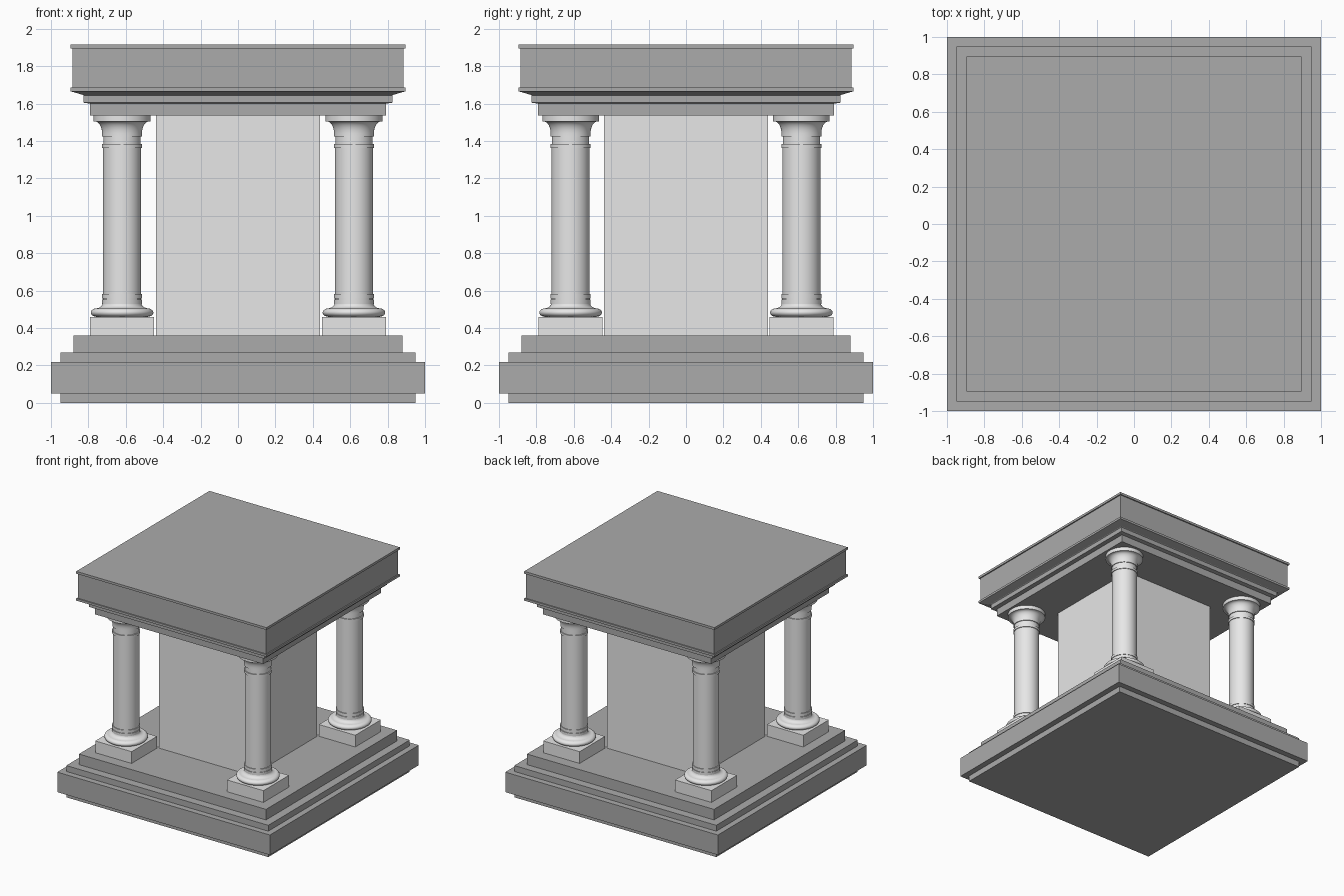
import bpy, bmesh, math

cube = bpy.data.objects.get("Cube")
if cube:
    bpy.data.objects.remove(cube, do_unlink=True)


def material(name, value):
    m = bpy.data.materials.new(name)
    m.use_nodes = True
    colour = (value, value, value, 1)
    m.diffuse_color = colour
    m.node_tree.nodes["Principled BSDF"].inputs["Base Color"].default_value = colour
    return m


pale_stone = material("pale stone", 0.8)
grey_stone = material("grey stone", 0.41)


def turned(name, profile, sides, mat, x=0, y=0):
    """Closed solid turned from (radius, height) points; four sides gives a square block."""
    square = sides == 4
    scale = math.sqrt(2) if square else 1
    bm = bmesh.new()
    rings = []
    for r, z in profile:
        angles = [math.tau * (i + 0.5) / sides for i in range(sides)]
        rings.append([bm.verts.new((x + r * scale * math.cos(a),
                                    y + r * scale * math.sin(a), z)) for a in angles])
    for low, high in zip(rings, rings[1:]):
        for i in range(sides):
            j = (i + 1) % sides
            bm.faces.new((low[i], low[j], high[j], high[i]))
    bm.faces.new(rings[0][::-1])
    bm.faces.new(rings[-1])
    mesh = bpy.data.meshes.new(name)
    bm.to_mesh(mesh)
    bm.free()
    mesh.materials.append(mat)
    obj = bpy.data.objects.new(name, mesh)
    bpy.context.collection.objects.link(obj)
    if not square:
        bpy.ops.object.select_all(action="DESELECT")
        obj.select_set(True)
        bpy.context.view_layer.objects.active = obj
        bpy.ops.object.shade_smooth_by_angle(angle=math.radians(35))
    return obj


def steps(*levels):
    """Profile of stacked blocks given as (half width, bottom, top)."""
    return [(w, z) for w, low, high in levels for z in (low, high)]


# Stepped base
turned("stepped_base", steps((0.95, 0, 0.05), (1, 0.05, 0.22),
                             (0.95, 0.22, 0.27), (0.88, 0.27, 0.36)), 4, grey_stone)

# Central block
turned("central_block", steps((0.438, 0.36, 1.537)), 4, pale_stone)

# Beam, sloped moulding, frieze and top fillet
turned("entablature", steps((0.79, 1.537, 1.6), (0.825, 1.605, 1.643))
       + [(0.83, 1.647), (0.895, 1.666)]
       + steps((0.895, 1.67, 1.685), (0.885, 1.685, 1.895), (0.895, 1.895, 1.915)),
       4, grey_stone)

# Column profile: rounded foot, concave neck, rings, shaft, collar, flared capital
foot = [(0.135 + 0.033 * math.cos(a), 0.483 + 0.023 * math.sin(a))
        for a in [math.radians(-90 + 20 * i) for i in range(10)]]
neck = [(0.145 - 0.04 * math.sin(t), 0.53 - 0.025 * math.cos(t))
        for t in [math.radians(18 * i) for i in range(6)]]
rings = steps((0.108, 0.53, 0.553), (0.103, 0.553, 0.558),
              (0.108, 0.558, 0.582), (0.102, 0.582, 1.364))
collar = steps((0.108, 1.364, 1.385), (0.1, 1.385, 1.425), (0.107, 1.425, 1.442))
flare = [(0.145 - 0.038 * math.cos(t), 1.442 + 0.063 * math.sin(t))
         for t in [math.radians(15 * i) for i in range(1, 7)]]
cap = steps((0.152, 1.505, 1.537))
column = foot + neck + rings + collar + flare + cap

for side, x in (("left", 0.62), ("right", -0.62)):
    for end, y in (("front", -0.617), ("back", 0.617)):
        turned(f"{end}_{side}_plinth", steps((0.171, 0.36, 0.46)), 4, pale_stone, x, y)
        turned(f"{end}_{side}_column", column, 40, pale_stone, x, y)
